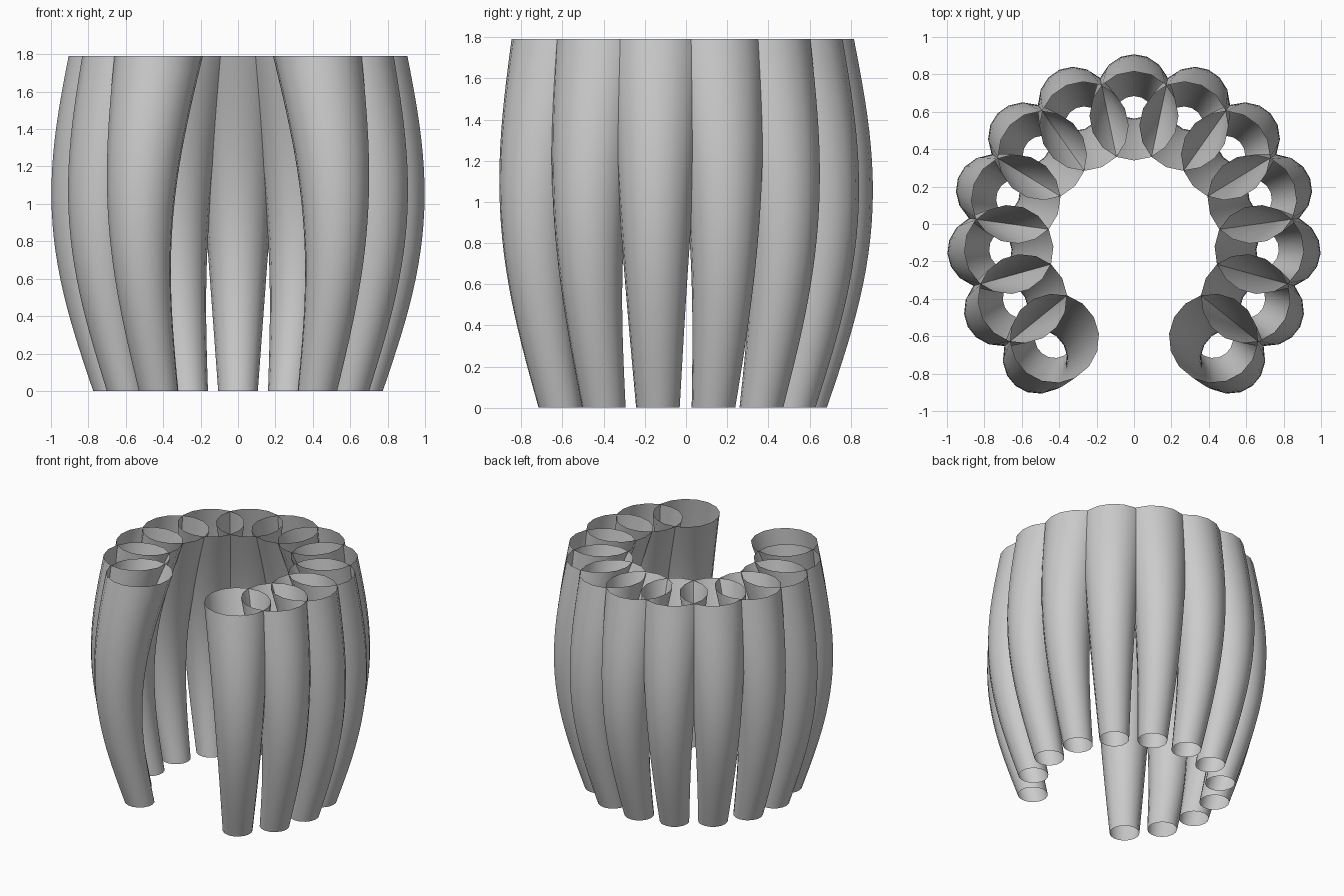
import bpy, bmesh
from math import sin, cos, pi, radians

if "Cube" in bpy.data.objects:
    bpy.data.objects.remove(bpy.data.objects["Cube"])

HEIGHT = 1.79
TUBES, SIDES, RINGS = 13, 16, 24
END_ANGLE = -50.7            # angle of the tube beside the front opening
CENTRE_Y = -0.092


def bulging_tube(name, angle):
    """Open tapered tube whose axis bows outward along the given direction."""
    bm = bmesh.new()
    rings = []
    for i in range(RINGS + 1):
        t = i / RINGS
        reach = 0.67 + 0.152 * sin(pi * t)
        radius = 0.106 + 0.132 * t
        cx, cy = reach * cos(angle), CENTRE_Y + reach * sin(angle)
        rings.append([bm.verts.new((cx + radius * cos(angle + 2 * pi * k / SIDES),
                                    cy + radius * sin(angle + 2 * pi * k / SIDES),
                                    HEIGHT * t)) for k in range(SIDES)])
    for low, high in zip(rings, rings[1:]):
        for k in range(SIDES):
            n = (k + 1) % SIDES
            face = bm.faces.new((low[k], low[n], high[n], high[k]))
            face.smooth = True
    mesh = bpy.data.meshes.new(name)
    bm.to_mesh(mesh)
    bm.free()
    obj = bpy.data.objects.new(name, mesh)
    bpy.context.collection.objects.link(obj)


# Horseshoe of overlapping tubes, open at the front
step = (180 - 2 * END_ANGLE) / (TUBES - 1)
for i in range(TUBES):
    bulging_tube(f"wall_tube_{i + 1}", radians(END_ANGLE + i * step))
